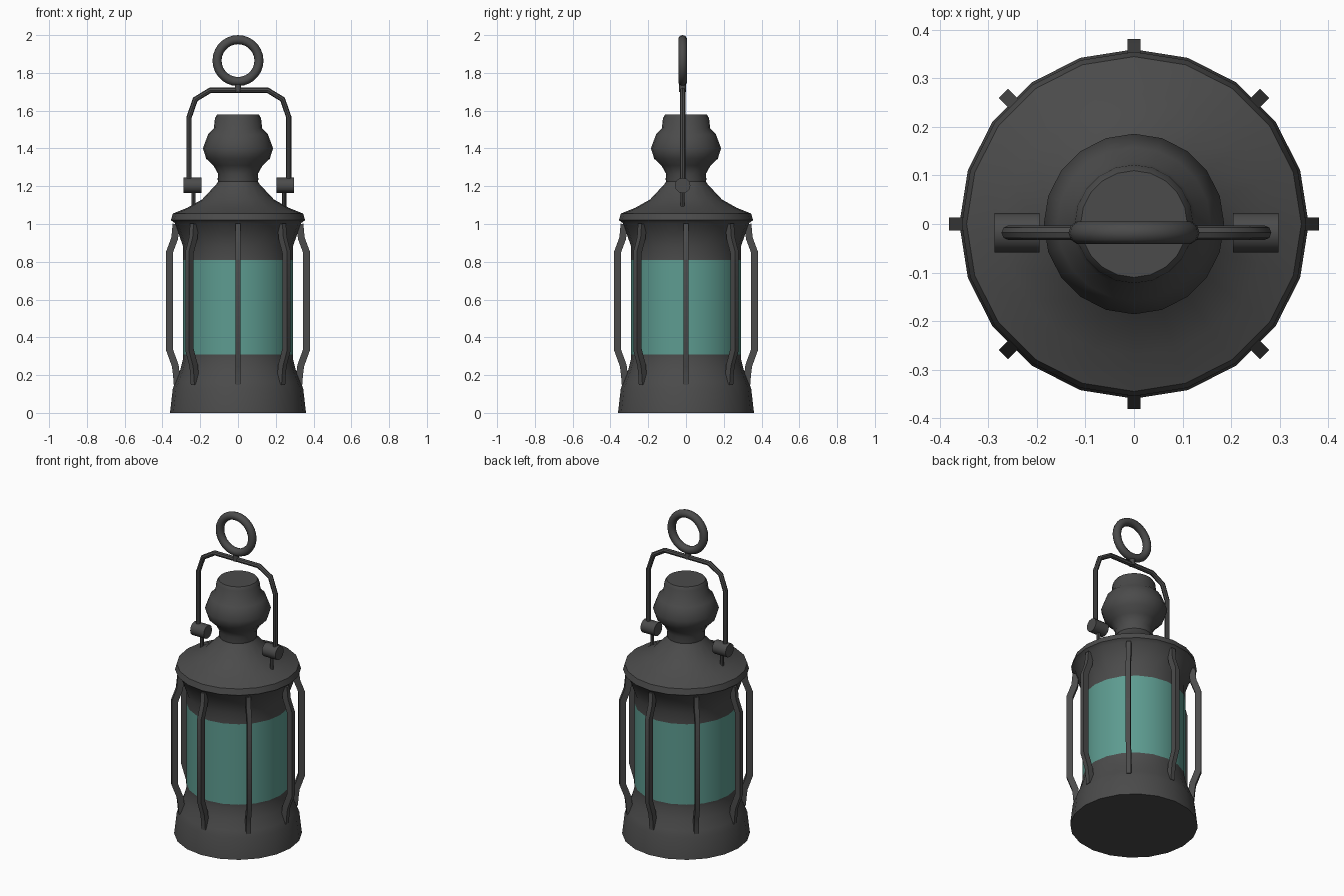
import bpy, bmesh, math
from mathutils import Vector, Matrix

if "Cube" in bpy.data.objects:
    bpy.data.objects.remove(bpy.data.objects["Cube"])


def material(name, rgb):
    m = bpy.data.materials.new(name)
    m.diffuse_color = (*rgb, 1)
    m.use_nodes = True
    m.node_tree.nodes["Principled BSDF"].inputs["Base Color"].default_value = m.diffuse_color
    return m


METAL = material("dark_metal", (0.07, 0.07, 0.07))
GLASS = material("teal_glass", (0.11, 0.33, 0.28))


def finish(name, bm, mat=METAL, angle=40):
    bmesh.ops.recalc_face_normals(bm, faces=bm.faces)
    me = bpy.data.meshes.new(name)
    bm.to_mesh(me)
    bm.free()
    me.materials.append(mat)
    ob = bpy.data.objects.new(name, me)
    bpy.context.collection.objects.link(ob)
    bpy.ops.object.select_all(action='DESELECT')
    ob.select_set(True)
    bpy.context.view_layer.objects.active = ob
    bpy.ops.object.shade_smooth_by_angle(angle=math.radians(angle))
    return ob


def skin(bm, rings, caps=True):
    """Join successive closed vertex rings with quads."""
    n = len(rings[0])
    for a, b in zip(rings, rings[1:]):
        for i in range(n):
            j = (i + 1) % n
            bm.faces.new((a[i], a[j], b[j], b[i]))
    if caps:
        bm.faces.new(rings[0])
        bm.faces.new(rings[-1])


def lathe(name, profile, mat=METAL, n=20, caps=True):
    bm = bmesh.new()
    rings = [[bm.verts.new((r * math.cos(math.tau * i / n), r * math.sin(math.tau * i / n), z))
              for i in range(n)] for r, z in profile]
    skin(bm, rings, caps)
    return finish(name, bm, mat)


def sweep_xz(bm, path, half_x, half_y, n, phase=0):
    """Sweep an n-sided section along a path in the xz plane with mitred joints."""
    pts = [Vector((x, 0, z)) for x, z in path]
    side = Vector((0, 1, 0))
    rings = []
    for k, p in enumerate(pts):
        d0 = (p - pts[max(k - 1, 0)]).normalized()
        d1 = (pts[min(k + 1, len(pts) - 1)] - p).normalized()
        t = (d0 + d1).normalized()
        cos_half = t.dot(d1 if d1.length else d0)
        out = side.cross(t) / cos_half
        rings.append([bm.verts.new(p + out * half_x * math.cos(a) + side * half_y * math.sin(a))
                      for a in (phase + math.tau * i / n for i in range(n))])
    skin(bm, rings)


def cylinder(name, radius, length, centre, axis='Z', n=10):
    bm = bmesh.new()
    rot = Matrix.Rotation(math.pi / 2, 4, 'Y') if axis == 'X' else Matrix()
    bmesh.ops.create_cone(bm, cap_ends=True, segments=n, radius1=radius, radius2=radius,
                          depth=length, matrix=Matrix.Translation(centre) @ rot)
    return finish(name, bm)


# Lantern body
lathe("base", [(0.36, 0), (0.345, 0.13), (0.33, 0.165), (0.305, 0.23), (0.29, 0.29), (0.29, 0.31)])
lathe("glass", [(0.29, 0.31), (0.29, 0.81)], GLASS, caps=False)
lathe("roof", [(0.29, 0.81), (0.29, 0.88), (0.335, 1.005), (0.355, 1.02), (0.345, 1.055),
               (0.27, 1.085), (0.19, 1.13), (0.115, 1.21), (0.105, 1.225)])
lathe("chimney", [(0.10, 1.21), (0.108, 1.235), (0.105, 1.265), (0.13, 1.31), (0.168, 1.345),
                  (0.186, 1.40), (0.158, 1.475), (0.128, 1.505), (0.122, 1.56), (0.11, 1.58)])

# Eight guard bars
bar_path = [(0.322, 0.15), (0.326, 0.20), (0.332, 0.25), (0.363, 0.335), (0.363, 0.85),
            (0.335, 0.925), (0.328, 1.0)]
r2 = math.sqrt(2)
for i in range(8):
    bm = bmesh.new()
    sweep_xz(bm, bar_path, 0.018 * r2, 0.0135 * r2, 4, math.pi / 4)
    bm.transform(Matrix.Rotation(math.tau * i / 8, 4, 'Z'))
    finish(f"guard_bar_{i + 1}", bm, angle=30)

# Bail handle, set slightly forward of centre
HX, HY = 0.005, -0.018
half = [(0.264, 1.20), (0.264, 1.565), (0.231, 1.66), (0.152, 1.708)]
bm = bmesh.new()
sweep_xz(bm, [(-x, z) for x, z in half] + half[::-1], 0.014, 0.015, 8)
bm.transform(Matrix.Translation((HX, HY, 0)))
finish("handle", bm)

# Handle pivots and their posts
for s, label in ((-1, "left"), (1, "right")):
    cylinder(f"{label}_pivot", 0.041, 0.093, (HX + s * 0.246, HY, 1.204), 'X', 12)
    cylinder(f"{label}_post", 0.011, 0.13, (HX + s * 0.24, HY, 1.13), n=8)

# Hanging ring and its stem
cylinder("ring_stem", 0.018, 0.05, (0, HY, 1.725))
bm = bmesh.new()
N, M, R, r = 28, 10, 0.111, 0.024
rings = [[bm.verts.new(((R + r * math.cos(b)) * math.cos(a), HY + r * math.sin(b),
                        1.865 + (R + r * math.cos(b)) * math.sin(a)))
          for b in (math.tau * j / M for j in range(M))]
         for a in (math.tau * i / N for i in range(N))]
skin(bm, rings + rings[:1], caps=False)
finish("hanging_ring", bm)
